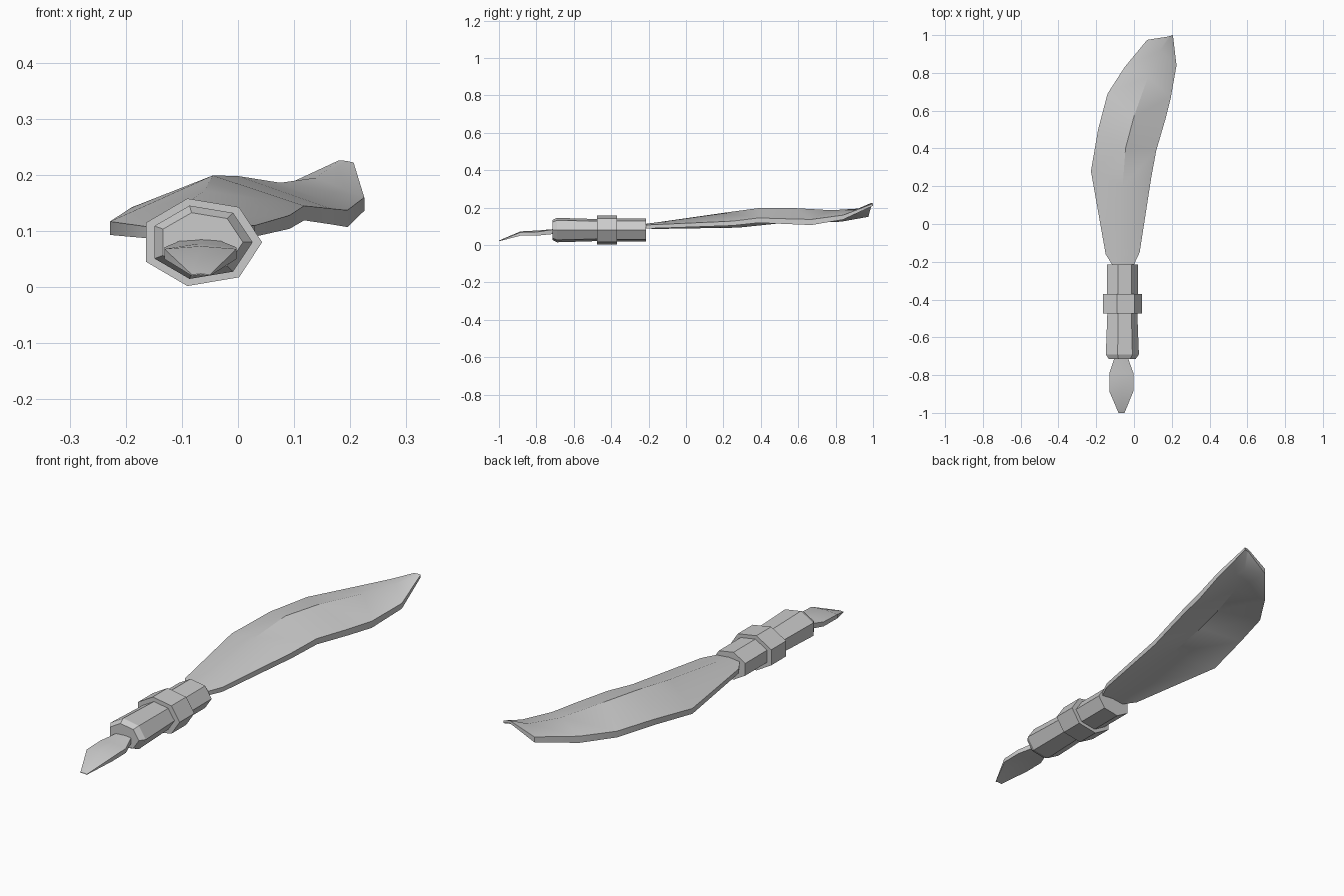
import bpy, bmesh
from math import cos, sin, tau

if "Cube" in bpy.data.objects:
    bpy.data.objects.remove(bpy.data.objects["Cube"])

CX, CZ = -0.066, 0.08      # handle axis


def finish(bm, name, smooth):
    bmesh.ops.recalc_face_normals(bm, faces=bm.faces)
    me = bpy.data.meshes.new(name)
    bm.to_mesh(me)
    bm.free()
    ob = bpy.data.objects.new(name, me)
    bpy.context.collection.objects.link(ob)
    if smooth:
        bpy.context.view_layer.objects.active = ob
        ob.select_set(True)
        bpy.ops.object.shade_smooth_by_angle(angle=0.55)
        ob.select_set(False)


def skin(loops, name, smooth=False):
    """Join closed loops of equal length and cap both ends."""
    bm = bmesh.new()
    rings = [[bm.verts.new(p) for p in loop] for loop in loops]
    n = len(rings[0])
    for a, b in zip(rings, rings[1:]):
        for i in range(n):
            j = (i + 1) % n
            bm.faces.new((a[i], a[j], b[j], b[i]))
    bm.faces.new(rings[0])
    bm.faces.new(rings[-1])
    finish(bm, name, smooth)


def tube(profile, name, smooth=False):
    """Seven-sided oval tube along y from (y, rx, rz) stations."""
    skin([[(CX + rx * cos(tau * i / 7), y, CZ + rz * sin(tau * i / 7))
           for i in range(7)] for y, rx, rz in profile], name, smooth)


def plate(rows, name):
    """Thin arched plate from rows of (left, ridge, right, thickness)."""
    skin([[l, m, r] + [(p[0], p[1], p[2] - t) for p in (r, m, l)]
          for l, m, r, t in rows], name, True)


# Main blade
plate([
    ((-.11, -.225, .107), (-.06, -.225, .112), (-.005, -.225, .107), .018),
    ((-.15, -.16, .106), (-.06, -.15, .122), (.03, -.15, .11), .02),
    ((-.228, .28, .117), (-.06, .2, .172), (.092, .25, .128), .024),
    ((-.19, .5, .142), (-.045, .4, .199), (.118, .39, .145), .026),
    ((-.14, .69, .148), (0, .57, .198), (.165, .55, .14), .028),
    ((-.05, .83, .155), (.075, .78, .186), (.195, .67, .137), .03),
    ((.07, .975, .175), (.14, .92, .195), (.225, .84, .16), .024),
    ((.18, .992, .226), (.193, .996, .225), (.206, 1.0, .222), .012),
], "blade")

# Handle: round collar, guard ring and tapered grip
tube([(-.38, .086, .063), (-.215, .086, .063)], "collar", True)
tube([(-.475, .109, .08), (-.37, .109, .08)], "guard_ring")
tube([(-.715, .075, .054), (-.69, .092, .067), (-.46, .083, .06)], "grip")

# Small rear blade
plate([
    ((-.082, -1.0, .022), (-.066, -1.0, .024), (-.05, -1.0, .022), .002),
    ((-.131, -.885, .068), (-.066, -.885, .073), (-.003, -.885, .068), .018),
    ((-.131, -.79, .071), (-.066, -.79, .078), (-.003, -.79, .071), .02),
    ((-.1, -.7, .084), (-.066, -.7, .086), (-.035, -.7, .084), .024),
], "rear_blade")
